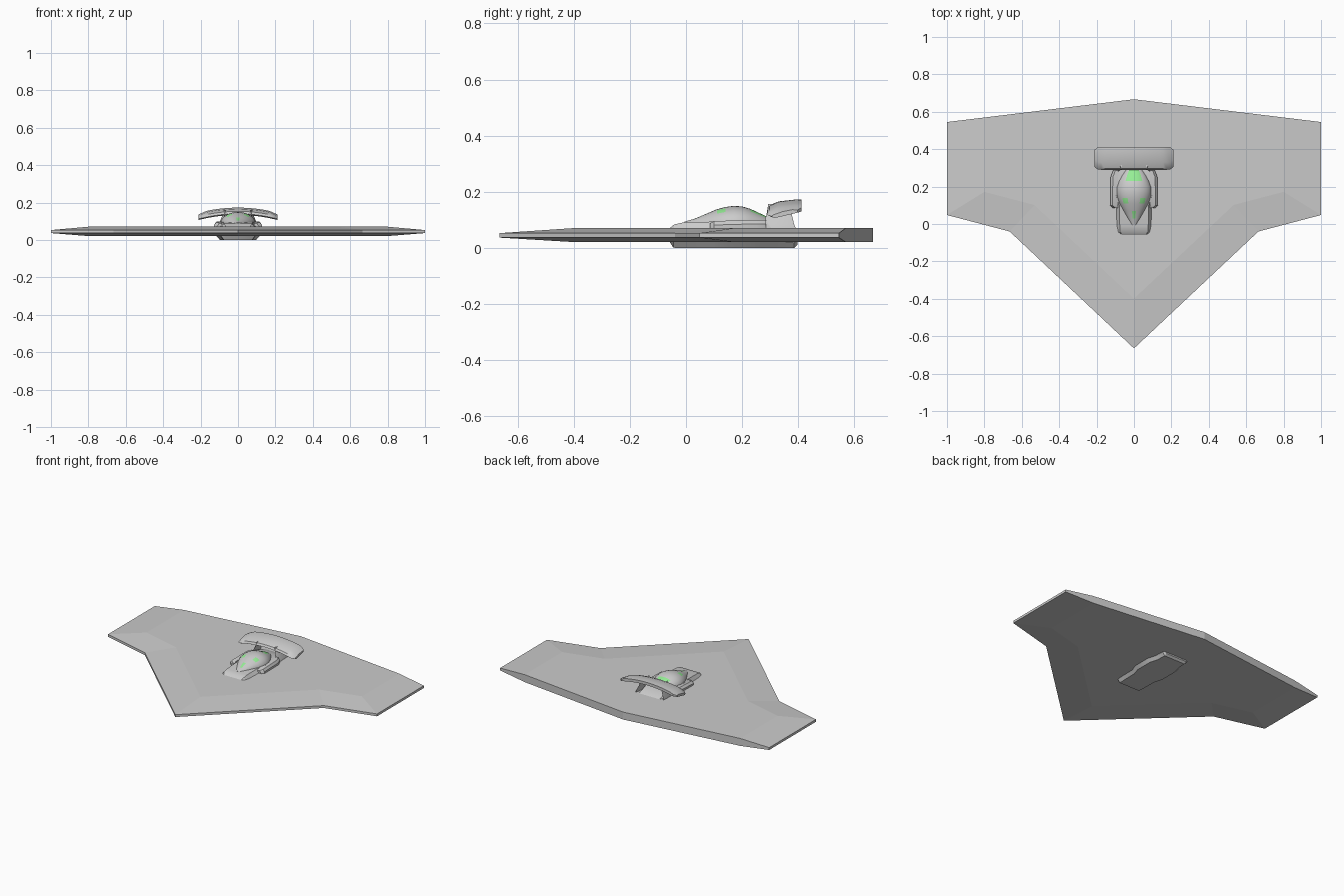
import bpy, bmesh, math

if "Cube" in bpy.data.objects:
    bpy.data.objects.remove(bpy.data.objects["Cube"])


def loft(name, rings, smooth=None):
    """Skin equal-length closed rings into a capped solid."""
    bm = bmesh.new()
    vs = [[bm.verts.new(p) for p in r] for r in rings]
    n = len(rings[0])
    for a, b in zip(vs, vs[1:]):
        for i in range(n):
            j = (i + 1) % n
            bm.faces.new((a[i], a[j], b[j], b[i]))
    bm.faces.new(vs[0][::-1])
    bm.faces.new(vs[-1])
    bmesh.ops.recalc_face_normals(bm, faces=bm.faces)
    me = bpy.data.meshes.new(name)
    bm.to_mesh(me)
    bm.free()
    ob = bpy.data.objects.new(name, me)
    bpy.context.collection.objects.link(ob)
    if smooth:
        bpy.ops.object.select_all(action='DESELECT')
        ob.select_set(True)
        bpy.context.view_layer.objects.active = ob
        bpy.ops.object.shade_smooth_by_angle(angle=math.radians(smooth))
    return ob


def hull_ring(y, w, z0, z1, y_low=None):
    """Eight-sided cross-section, chamfered at deck and keel."""
    h = z1 - z0
    half = [(w * .82, 0), (w, h * .25), (w, h * .72), (w * .8, h)]
    pts = half + [(-x, z) for x, z in reversed(half)]
    yl = y if y_low is None else y_low
    return [(x, yl + (y - yl) * z / h, z0 + z) for x, z in pts]


# Large arrowhead wing: outer edge thin, inner plateau scaled from the tail
half = [(0, -.665), (.665, -.04), (1, .048), (1, .545), (0, .667)]
outline = half + [(-x, y) for x, y in reversed(half[1:-1])]


def wing_ring(s, z):
    return [(x * s, .667 + (y - .667) * s, z) for x, y in outline]


loft("delta_wing", [wing_ring(.8, .021), wing_ring(1, .037),
                    wing_ring(1, .053), wing_ring(.8, .071)])

# Central hull with its keel plate below the wing
loft("hull", [hull_ring(-.064, .075, .03, .066),
              hull_ring(-.042, .092, .001, .084, -.045),
              hull_ring(-.01, .095, 0, .091),
              hull_ring(.10, .098, 0, .094),
              hull_ring(.15, .118, 0, .098),
              hull_ring(.27, .118, 0, .098),
              hull_ring(.32, .10, 0, .092),
              hull_ring(.385, .095, 0, .074, .385),
              hull_ring(.398, .09, .012, .065)], 30)

# Side intakes hugging the hull
for side in (-1, 1):
    rings = []
    for y, a, b, top in ((.085, .085, .112, .088), (.10, .085, .127, .096),
                         (.25, .085, .125, .10), (.285, .08, .112, .10)):
        rings.append([(side * x, y, z) for x, z in
                      ((a, .03), (b, .03), (b, top - .014), (b - .012, top), (a, top))])
    loft("side_intake", rings, 30)

# Teardrop canopy
rings = []
for y, w, top in ((-.005, .012, .094), (.03, .034, .104), (.07, .056, .121),
                  (.11, .078, .138), (.14, .089, .146), (.17, .094, .150),
                  (.20, .092, .148), (.23, .081, .139), (.26, .066, .125),
                  (.29, .046, .111), (.31, .03, .10)):
    rings.append([(w * math.cos(t), y, .085 + (top - .085) * math.sin(t))
                  for t in (math.pi * i / 16 for i in range(17))])
canopy = loft("canopy", rings, 40)

# Tinted glass showing in patches of the canopy
glass = bpy.data.materials.new("green_glass")
glass.diffuse_color = (.3, .85, .3, 1)
glass.use_nodes = True
glass.node_tree.nodes["Principled BSDF"].inputs["Base Color"].default_value = glass.diffuse_color
shell = bpy.data.materials.new("shell_grey")
shell.diffuse_color = (.8, .8, .8, 1)
shell.use_nodes = True
shell.node_tree.nodes["Principled BSDF"].inputs["Base Color"].default_value = shell.diffuse_color
canopy.data.materials.append(shell)
canopy.data.materials.append(glass)
for f in canopy.data.polygons:
    x, y, z = f.center
    front_patch = .11 < y < .14 and .025 < abs(x) < .055
    rear_patch = .23 < y < .29 and abs(x) < .035
    tip_patch = .03 < y < .07 and abs(x) < .012
    if front_patch or rear_patch or tip_patch:
        f.material_index = 1

# Swept tail fins carrying the spoiler
for side in (-1, 1):
    rings = []
    for z, x, y0, y1 in ((.06, .10, .27, .395), (.085, .095, .277, .385),
                         (.12, .08, .287, .377), (.157, .07, .293, .385)):
        m = (y0 + y1) / 2
        rings.append([(side * (x - .004), y0, z), (side * (x + .008), m - .02, z),
                      (side * (x + .004), y1, z), (side * (x - .008), m, z)])
    loft("tail_fin", rings, 30)

# Arched rear spoiler, drooping at both ends
rings = []
for i in range(-12, 13):
    x = .21 * i / 12
    u = abs(x) / .21
    inset = .014 * max(0, (u - .9) / .1) ** 2
    drop = .027 * u ** 2
    thick = .019 * (1 - .5 * max(0, (u - .8) / .2))
    y0, y1 = .29 + inset, .412 - inset
    section = ((y0, .140), (y0 + .012, .134), (y1 - .02, .148), (y1, .153),
               (y1, .153 + thick), (y1 - .02, .154 + thick),
               (y0 + .04, .147 + thick), (y0 + .008, .138 + thick * .8))
    rings.append([(x, y, z - drop) for y, z in section])
loft("rear_spoiler", rings, 35)
